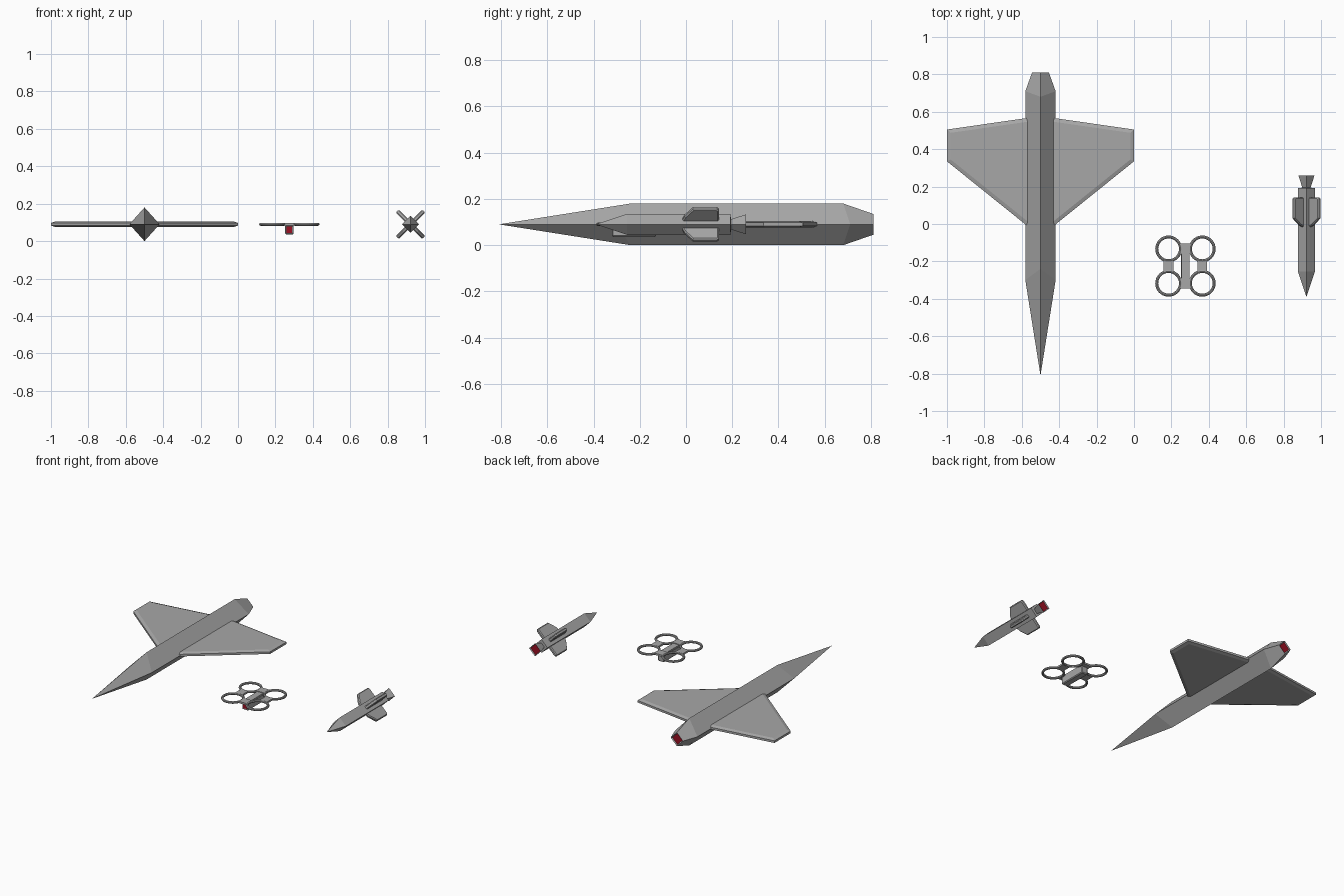
import bpy, bmesh, math
from mathutils import Vector, Matrix

if "Cube" in bpy.data.objects:
    bpy.data.objects.remove(bpy.data.objects["Cube"])


def material(name, rgb):
    m = bpy.data.materials.new(name)
    m.diffuse_color = (*rgb, 1)
    m.use_nodes = True
    m.node_tree.nodes["Principled BSDF"].inputs["Base Color"].default_value = m.diffuse_color
    return m


grey = material("dark_grey", (0.39, 0.39, 0.39))
red = material("dark_red", (0.32, 0.005, 0.016))
ZC = 0.09


def finish(name, bm, loc=(0, 0, 0)):
    bmesh.ops.recalc_face_normals(bm, faces=bm.faces[:])
    me = bpy.data.meshes.new(name)
    bm.to_mesh(me)
    bm.free()
    me.materials.append(grey)
    if any(p.material_index for p in me.polygons):
        me.materials.append(red)
    ob = bpy.data.objects.new(name, me)
    ob.location = loc
    bpy.context.collection.objects.link(ob)
    return ob


def glow_panel(bm, face, border, depth):
    # inset face, pushed in slightly and coloured
    bmesh.ops.inset_region(bm, faces=[face], thickness=border, use_even_offset=True)
    n = face.normal.copy()
    for v in face.verts:
        v.co -= n * depth
    face.material_index = 1


def diamond_body(name, tip_y, stations, loc, border):
    # stations: ridge y, side y, half width, half height
    bm = bmesh.new()
    tip = bm.verts.new((0, tip_y, 0))
    prev = None
    for yr, ys, w, h in stations:
        ring = [bm.verts.new(p) for p in ((w, ys, 0), (0, yr, h), (-w, ys, 0), (0, yr, -h))]
        for i in range(4):
            j = (i + 1) % 4
            bm.faces.new((tip, ring[i], ring[j]) if prev is None
                         else (prev[i], prev[j], ring[j], ring[i]))
        prev = ring
    end = bm.faces.new(prev)
    bmesh.ops.recalc_face_normals(bm, faces=bm.faces[:])
    glow_panel(bm, end, border, 0.006)
    return finish(name, bm, loc)


def slab(name, outline, t, inset, loc, matrix=Matrix()):
    # flat plate with chamfered rim; outline is counter-clockwise
    pts = [Vector(p) for p in outline]
    n = len(pts)
    inner = []
    for i, p in enumerate(pts):
        a = (p - pts[i - 1]).normalized()
        b = (pts[(i + 1) % n] - p).normalized()
        na, nb = Vector((-a.y, a.x)), Vector((-b.y, b.x))
        inner.append(p + (na + nb) * inset / (1 + na.dot(nb)))
    bm = bmesh.new()
    rings = [[bm.verts.new((p.x, p.y, z)) for p in ps]
             for ps, z in ((inner, -t), (pts, -t * 0.5), (pts, t * 0.5), (inner, t))]
    for lo, hi in zip(rings, rings[1:]):
        for i in range(n):
            j = (i + 1) % n
            bm.faces.new((lo[i], lo[j], hi[j], hi[i]))
    bm.faces.new(rings[0])
    bm.faces.new(rings[-1])
    bmesh.ops.transform(bm, matrix=matrix, verts=bm.verts[:])
    return finish(name, bm, loc)


def box(name, size, loc, bevel=0.0, panel=False):
    bm = bmesh.new()
    bmesh.ops.create_cube(bm, size=1, matrix=Matrix.Diagonal((*size, 1)))
    if bevel:
        bmesh.ops.bevel(bm, geom=bm.edges[:], offset=bevel, segments=1, affect='EDGES')
    if panel:
        bm.normal_update()
        front = min(bm.faces, key=lambda f: f.calc_center_median().y)
        glow_panel(bm, front, 0.003, 0.002)
    return finish(name, bm, loc)


# Aircraft: diamond fuselage and delta wings
JET = (-0.5, 0, ZC)
diamond_body("aircraft_fuselage", -0.81,
             [(-0.24, -0.30, 0.081, 0.09), (0.68, 0.71, 0.081, 0.09),
              (0.81, 0.81, 0.045, 0.045)], JET, 0.006)
wing = [(0, -0.067), (0.5, 0.335), (0.5, 0.505), (0, 0.577)]
slab("aircraft_right_wing", wing, 0.014, 0.02, JET)
slab("aircraft_left_wing", [(-x, y) for x, y in reversed(wing)], 0.014, 0.02, JET)

# Missile: diamond body, flared nozzle and four crossed fins
MIS = (0.922, 0, ZC)
diamond_body("missile_body", -0.39,
             [(-0.255, -0.255, 0.045, 0.045), (0.193, 0.193, 0.045, 0.045),
              (0.194, 0.194, 0.022, 0.022), (0.26, 0.26, 0.043, 0.043)], MIS, 0.005)
fin = [(0.02, -0.02), (0.055, -0.005), (0.1, 0.03), (0.1, 0.134), (0.092, 0.142), (0.02, 0.142)]
for i in range(4):
    rot = Matrix.Rotation(math.radians(45 + 90 * i), 4, 'Y')
    slab(f"missile_fin_{i + 1}", fin, 0.011, 0.005, MIS, rot)

# Drone: four rotor rings joined by plates, camera body underneath
DX, DY = 0.275, -0.225
for sx in (-1, 1):
    for sy in (-1, 1):
        bpy.ops.mesh.primitive_torus_add(
            major_segments=32, minor_segments=8, major_radius=0.0635, minor_radius=0.008,
            location=(DX + sx * 0.09, DY + sy * 0.092, ZC))
        ring = bpy.context.object
        ring.name = f"drone_ring_{'left' if sx < 0 else 'right'}_{'front' if sy < 0 else 'back'}"
        ring.data.materials.append(grey)
for s, side, end in ((-1, "left", "front"), (1, "right", "back")):
    box(f"drone_{side}_plate", (0.052, 0.064, 0.012), (DX + s * 0.09, DY, ZC))
    box(f"drone_{end}_plate", (0.064, 0.056, 0.012), (DX, DY + s * 0.092, ZC))
box("drone_spine", (0.044, 0.15, 0.012), (DX, DY, ZC - 0.004))
box("drone_camera_body", (0.046, 0.19, 0.05), (DX, DY, 0.061), 0.005, True)
